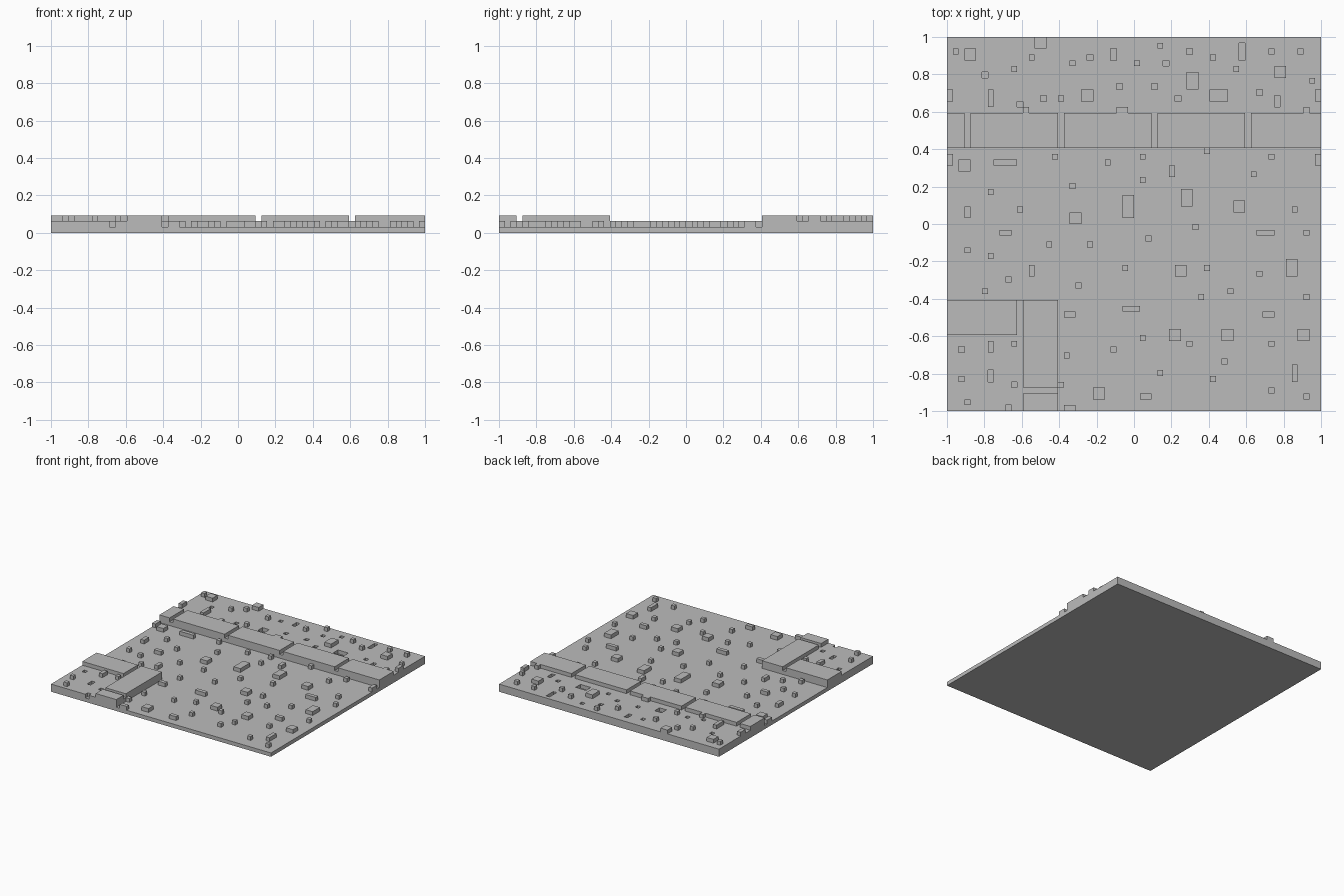
import bpy
import bmesh
from mathutils import Matrix, Vector

default_cube = bpy.data.objects.get("Cube")
if default_cube:
    bpy.data.objects.remove(default_cube, do_unlink=True)

CELLS = 64              # the tile is a square grid of cells
UNIT = 2 / CELLS        # cell size, also the height of one layer

stone = bpy.data.materials.new("plain_grey_stone")
stone.use_nodes = True
grey = (0.5, 0.5, 0.5, 1)
stone.diffuse_color = grey
stone.node_tree.nodes["Principled BSDF"].inputs["Base Color"].default_value = grey


def add_block(bm, column, row, layer, width=1, depth=1, height=1):
    """Add a box given by its lowest cell and its size in cells."""
    size = Vector((width, depth, height))
    corner = Vector((column - CELLS / 2, row - CELLS / 2, layer))
    centre = (corner + size / 2) * UNIT
    matrix = Matrix.Translation(centre) @ Matrix.Diagonal((*(size * UNIT), 1))
    bmesh.ops.create_cube(bm, size=1, matrix=matrix)


def make_object(name, blocks):
    """Make one flat-shaded object out of a list of blocks."""
    bm = bmesh.new()
    for block in blocks:
        add_block(bm, *block)
    mesh = bpy.data.meshes.new(name)
    bm.to_mesh(mesh)
    bm.free()
    mesh.materials.append(stone)
    obj = bpy.data.objects.new(name, mesh)
    bpy.context.collection.objects.link(obj)
    return obj


def spread(groups, layer, height=1):
    """Turn a table of stone size -> cell positions into blocks."""
    return [(column, row, layer, width, depth, height)
            for (width, depth), cells in groups.items()
            for column, row in cells]


def carve(obj, cutter):
    """Cut the pits out of a terrace and drop the cutter."""
    cutter.hide_render = True
    modifier = obj.modifiers.new("pits", "BOOLEAN")
    modifier.operation = "DIFFERENCE"
    modifier.solver = "EXACT"
    modifier.object = cutter
    graph = bpy.context.evaluated_depsgraph_get()
    carved = bpy.data.meshes.new_from_object(obj.evaluated_get(graph))
    obj.modifiers.clear()
    obj.data = carved
    bpy.data.objects.remove(cutter, do_unlink=True)


# Ground slab
make_object("ground_slab", [(0, 0, 0, CELLS, CELLS, 1)])

# Raised terraces
back_terrace = make_object("back_terrace", [(0, 45, 1, CELLS, 19, 1)])
corner_terrace = make_object("corner_terrace", [(0, 0, 1, 19, 19, 1)])

# Pits sunk into the terraces
back_pits = {
    (1, 1): [(6, 57), (12, 52), (16, 53), (24, 60), (29, 55), (35, 55),
             (37, 59), (39, 53), (41, 61), (53, 54)],
    (1, 2): [(28, 60), (56, 52)],
    (1, 3): [(50, 60)],
    (2, 2): [(23, 53)],
    (3, 2): [(45, 53)],
}
corner_pits = {
    (1, 1): [(2, 10), (11, 4)],
    (1, 2): [(7, 5), (10, -1)],
}
carve(back_terrace, make_object("back_pit_cutter", spread(back_pits, 1, 2)))
carve(corner_terrace, make_object("corner_pit_cutter", spread(corner_pits, 1, 2)))

# Kerb stones along the edge of the back terrace, one cell apart
kerb_edges = [-1, 3, 19, 35, 51, CELLS]
make_object("back_kerb", [(start + 1, 45, 2, end - start - 1, 6, 1)
                          for start, end in zip(kerb_edges, kerb_edges[1:])])

# Kerb stones around the corner terrace
make_object("corner_kerb", [
    (0, 13, 2, 12, 6, 1),
    (13, 4, 2, 6, 15, 1),
    (13, 0, 2, 6, 3, 1),
])

# Loose stones on the terraces
terrace_stones = {
    (1, 1): [(1, 61), (14, 60), (11, 58), (13, 51), (19, 53), (21, 59),
             (32, 59), (36, 62), (45, 60), (49, 58), (55, 61), (60, 61),
             (62, 56), (61, 51), (11, 11), (2, 5), (3, 1)],
    (1, 2): [(0, 53), (63, 53), (7, 10)],
    (1, 3): [(7, 52)],
    (2, 1): [(29, 51)],
    (2, 2): [(3, 60), (15, 62), (56, 57)],
    (2, 3): [(41, 55)],
}
make_object("terrace_stones", spread(terrace_stones, 2))

# Small single stones on the ground
small_stones = {
    (1, 1): [(18, 43), (21, 38), (27, 42), (33, 43), (33, 39), (44, 44),
             (52, 40), (55, 43), (7, 37), (12, 34), (42, 31), (59, 34),
             (61, 30), (3, 27), (7, 26), (17, 28), (24, 28), (34, 29),
             (10, 22), (30, 24), (44, 24), (53, 23), (6, 20), (22, 21),
             (43, 19), (48, 20), (61, 19), (33, 12), (41, 11), (55, 11),
             (20, 9), (28, 10), (47, 8), (36, 6), (45, 5), (19, 4),
             (55, 3), (61, 2)],
}
make_object("small_ground_stones", spread(small_stones, 1))

# Larger stones on the ground
large_stones = {
    (1, 2): [(0, 42), (63, 42), (38, 40), (3, 33), (14, 23)],
    (1, 3): [(59, 5)],
    (2, 1): [(9, 30), (20, 16), (54, 16), (33, 2), (20, 0)],
    (3, 1): [(53, 30), (30, 17)],
    (4, 1): [(8, 42)],
    (2, 2): [(2, 41), (21, 32), (49, 34), (39, 23), (38, 12), (47, 12),
             (60, 12), (25, 2)],
    (2, 3): [(40, 35), (58, 23)],
    (2, 4): [(30, 33)],
}
make_object("large_ground_stones", spread(large_stones, 1))
